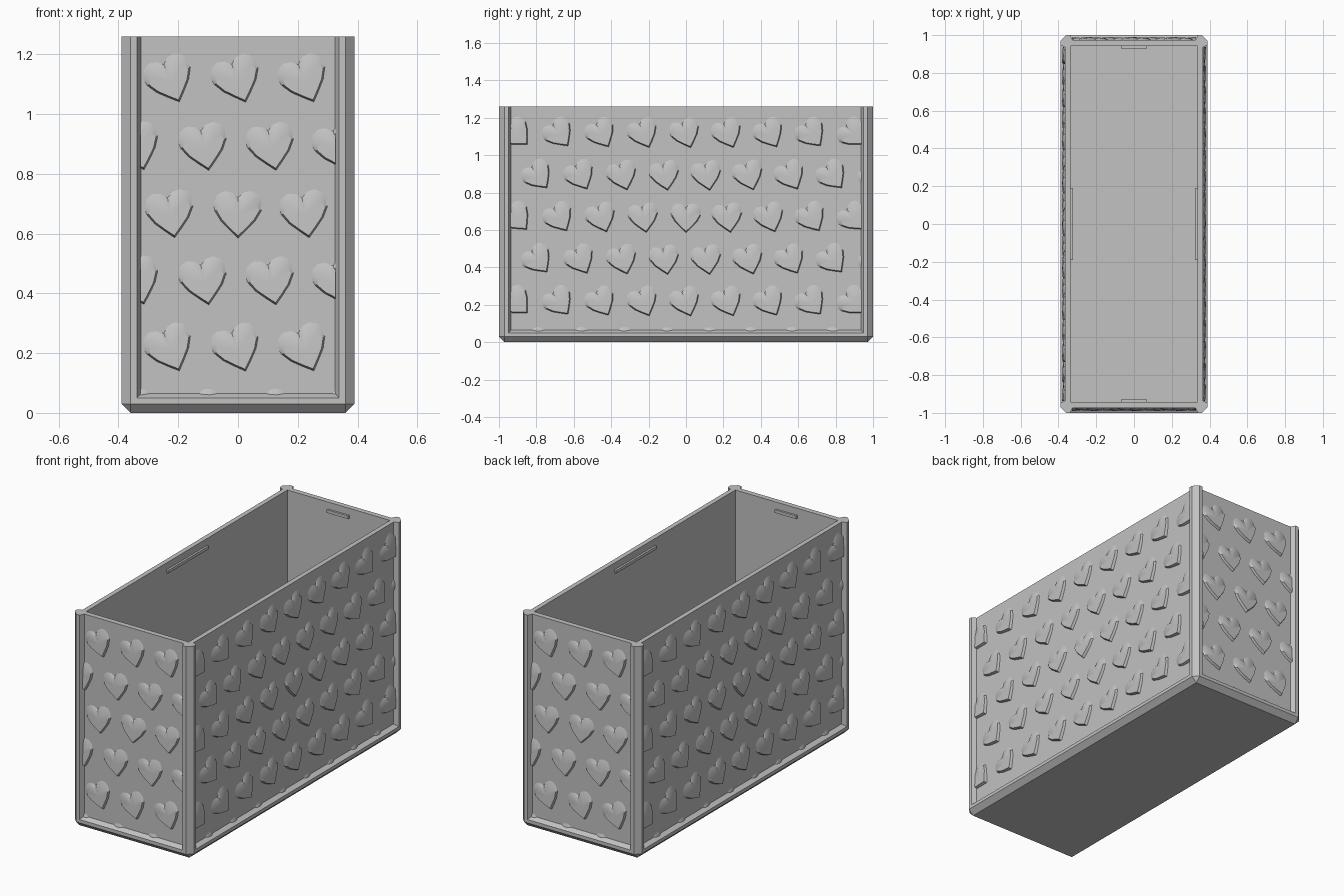
import bpy, bmesh, math
from mathutils import Matrix, Vector

cube = bpy.data.objects.get("Cube")
if cube:
    bpy.data.objects.remove(cube, do_unlink=True)

grey = bpy.data.materials.new("light grey")
grey.use_nodes = True
COLOUR = (0.54, 0.54, 0.54, 1)
grey.diffuse_color = COLOUR
grey.node_tree.nodes["Principled BSDF"].inputs["Base Color"].default_value = COLOUR

TOP = 1.26                     # rim height
HX, HY = 0.39, 1.0             # outer half sizes
PX, PY = 0.364, 0.973          # recessed panel half sizes
IX, IY = 0.336, 0.942          # inside half sizes
CH = 0.03                      # chamfer
FLOOR = 0.065


def finish(bm, name, smooth=False):
    bmesh.ops.recalc_face_normals(bm, faces=bm.faces)
    mesh = bpy.data.meshes.new(name)
    bm.to_mesh(mesh)
    bm.free()
    mesh.materials.append(grey)
    ob = bpy.data.objects.new(name, mesh)
    bpy.context.collection.objects.link(ob)
    if smooth:
        bpy.ops.object.select_all(action="DESELECT")
        ob.select_set(True)
        bpy.context.view_layer.objects.active = ob
        bpy.ops.object.shade_smooth_by_angle(angle=math.radians(28))
    return ob


def rect(x, y, z):
    return [(sx * x, sy * y, z) for sx in (-1, 1) for sy in (-1, 1)]


def box(name, x, y, z, sx, sy, sz):
    bm = bmesh.new()
    bmesh.ops.create_cube(bm, size=1, matrix=Matrix.Translation((x, y, z)) @ Matrix.Diagonal((sx, sy, sz, 1)))
    return finish(bm, name)


# Base with chamfered lower edge and sloping upper lip
bm = bmesh.new()
points = rect(HX - CH, HY - CH, 0) + rect(PX, PY, FLOOR)
for z in (CH, 0.05):
    points += rect(HX - CH, HY, z) + rect(HX, HY - CH, z)
for p in points:
    bm.verts.new(p)
bmesh.ops.convex_hull(bm, input=bm.verts)
finish(bm, "base")

# Walls: an open rectangular tube
bm = bmesh.new()
loops = []
for x, y, z in ((PX, PY, FLOOR - 0.01), (PX, PY, TOP), (IX, IY, TOP), (IX, IY, FLOOR - 0.01)):
    loops.append([bm.verts.new(p) for p in ((-x, -y, z), (x, -y, z), (x, y, z), (-x, y, z))])
for a, b in zip(loops, loops[1:] + loops[:1]):
    for i in range(4):
        j = (i + 1) % 4
        bm.faces.new((a[i], a[j], b[j], b[i]))
finish(bm, "walls")

# Corner posts with chamfered corner and sloped panel edges
profile = [(0.325, PY), (0.338, HY), (HX - CH, HY), (HX, HY - CH), (HX, 0.948), (PX, 0.935), (0.345, 0.95)]
for sx in (-1, 1):
    for sy in (-1, 1):
        bm = bmesh.new()
        face = bm.faces.new([bm.verts.new((sx * x, sy * y, 0.04)) for x, y in profile])
        ext = bmesh.ops.extrude_face_region(bm, geom=[face])["geom"]
        for v in ext:
            if isinstance(v, bmesh.types.BMVert):
                v.co.z = TOP
        finish(bm, ("back" if sy > 0 else "front") + ("_left" if sx > 0 else "_right") + "_post")

# Small catch ridges inside, just under the rim
for s in (-1, 1):
    box("side_ridge", s * (IX - 0.004), 0, 1.21, 0.016, 0.38, 0.018)
    box("end_ridge", 0, s * (IY - 0.004), 1.21, 0.14, 0.016, 0.018)

# Relief hearts
half = [(0, -0.077), (0.03, -0.048), (0.06, -0.017), (0.081, 0.018), (0.086, 0.05),
        (0.076, 0.077), (0.051, 0.091), (0.023, 0.086), (0, 0.066)]
outline = half + [(-u, v) for u, v in half[-2:0:-1]]
STEP, MIDDLE = 0.225, 0.66


def relief(v):
    return 0.0165 - 0.055 * (v + 0.077)


def add_heart(bm, u, v):
    """Heart at (u, v) on a wall, turned more the further it is from the middle."""
    angle = math.radians(45) * math.hypot(u, v - MIDDLE)
    place = Matrix.Translation((u, 0, v)) @ Matrix.Rotation(-angle, 4, "Y")
    outer, inner = [], []
    for a, b in outline:
        s = 0.88 if b < 0.03 else 0.72
        outer.append(bm.verts.new(place @ Vector((a, 0.004, b))))
        inner.append(bm.verts.new(place @ Vector((a * s, -relief(b), b * s))))
    centre = bm.verts.new(place @ Vector((0, -relief(0), 0)))
    for i in range(len(outer)):
        j = (i + 1) % len(outer)
        bm.faces.new((outer[i], outer[j], inner[j], inner[i]))
        bm.faces.new((inner[i], inner[j], centre))


def heart_panel(name, width, depth, turn):
    bm = bmesh.new()
    for row in range(-3, 3):
        shift = 0.5 if row % 2 else 0
        for col in range(-5, 6):
            u = (col + shift) * STEP
            if abs(u) < width + 0.08:
                add_heart(bm, u, MIDDLE + row * STEP)
    # Trim to the frame opening
    for co, no in (((width, 0, 0), (1, 0, 0)), ((-width, 0, 0), (-1, 0, 0)), ((0, 0, FLOOR - 0.005), (0, 0, -1))):
        bmesh.ops.bisect_plane(bm, geom=bm.verts[:] + bm.edges[:] + bm.faces[:],
                               plane_co=co, plane_no=no, clear_outer=True)
    move = Matrix.Rotation(math.radians(turn), 4, "Z") @ Matrix.Translation((0, -depth, 0))
    bmesh.ops.transform(bm, matrix=move, verts=bm.verts)
    finish(bm, name, smooth=True)


heart_panel("front_hearts", 0.327, PY, 0)
heart_panel("left_hearts", 0.937, PX, 90)
heart_panel("back_hearts", 0.327, PY, 180)
heart_panel("right_hearts", 0.937, PX, 270)
